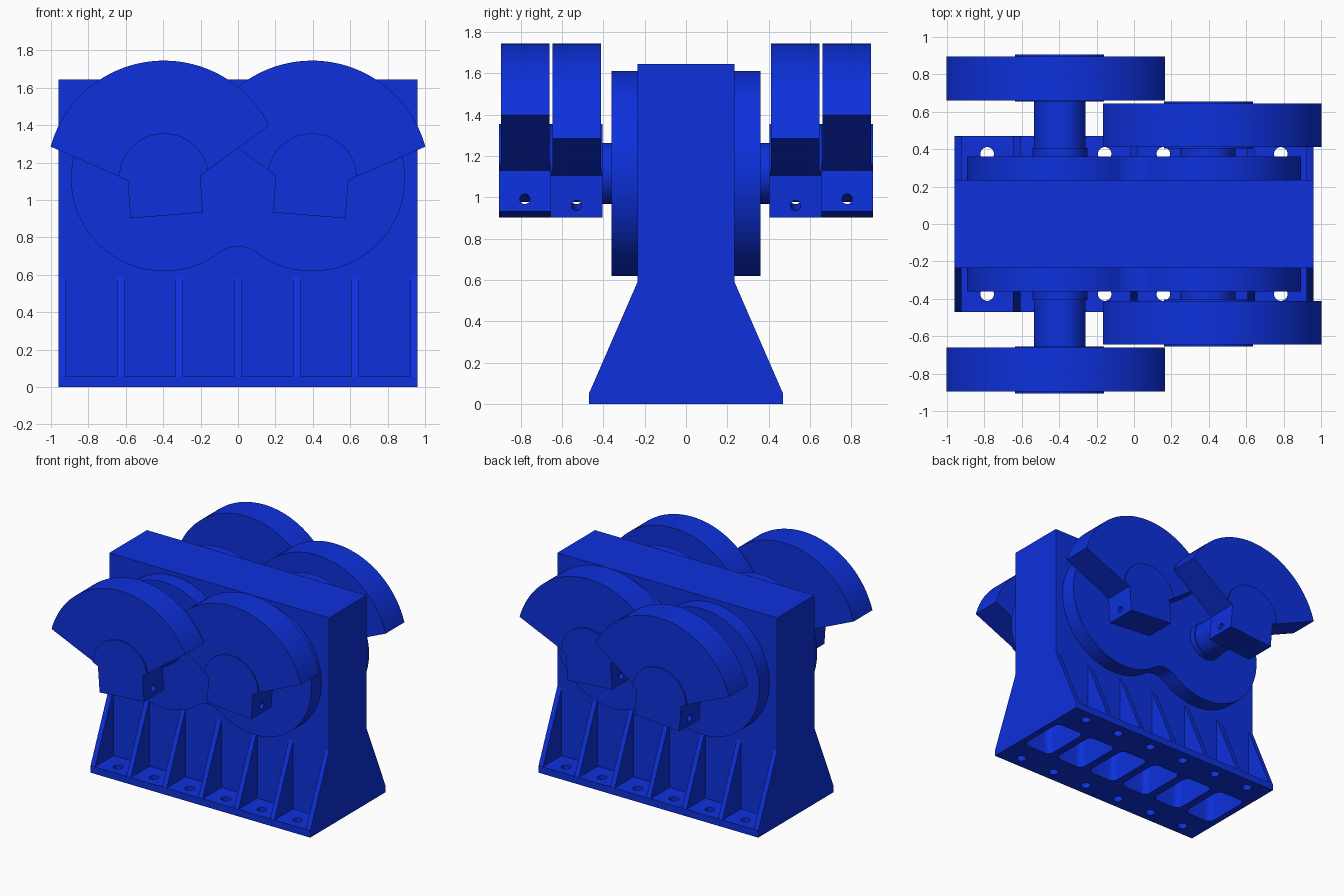
import bpy, bmesh
from math import sin, cos, pi, atan2, hypot
from mathutils import Matrix, Vector

if "Cube" in bpy.data.objects:
    bpy.data.objects.remove(bpy.data.objects["Cube"])

blue = bpy.data.materials.new("blue_paint")
blue.diffuse_color = (0.004, 0.03, 0.72, 1)
blue.use_nodes = True
blue.node_tree.nodes["Principled BSDF"].inputs["Base Color"].default_value = blue.diffuse_color
SX, SZ = 0.396, 1.116          # shaft centre


def activate(ob):
    bpy.ops.object.select_all(action='DESELECT')
    ob.select_set(True)
    bpy.context.view_layer.objects.active = ob


def make(name, bm):
    bmesh.ops.recalc_face_normals(bm, faces=bm.faces)
    me = bpy.data.meshes.new(name)
    bm.to_mesh(me)
    bm.free()
    ob = bpy.data.objects.new(name, me)
    bpy.context.collection.objects.link(ob)
    me.materials.append(blue)
    return ob


def smooth(ob):
    activate(ob)
    bpy.ops.object.shade_smooth_by_angle(angle=0.6)


def prism(bm, pts, a, b, axis='y'):
    """Extrude a 2D outline: (x,z) along y, or (y,z) along x."""
    put = (lambda p, t: (p[0], t, p[1])) if axis == 'y' else (lambda p, t: (t, p[0], p[1]))
    va = [bm.verts.new(put(p, a)) for p in pts]
    vb = [bm.verts.new(put(p, b)) for p in pts]
    bm.faces.new(va)
    bm.faces.new(vb[::-1])
    for i in range(len(pts)):
        j = (i + 1) % len(pts)
        bm.faces.new((va[i], vb[i], vb[j], va[j]))


def arc(cx, cz, r, a0, a1, n):
    return [(cx + r * cos(a0 + (a1 - a0) * i / n), cz + r * sin(a0 + (a1 - a0) * i / n))
            for i in range(n + 1)]


def rod(bm, centre, direction, r, length, n=32):
    rot = Vector((0, 0, 1)).rotation_difference(Vector(direction)).to_matrix().to_4x4()
    bmesh.ops.create_cone(bm, cap_ends=True, segments=n, radius1=r, radius2=r,
                          depth=length, matrix=Matrix.Translation(centre) @ rot)


def cut(ob, bm):
    cutter = make("cutter", bm)
    cutter.hide_render = True
    m = ob.modifiers.new("cut", 'BOOLEAN')
    m.operation, m.solver, m.object = 'DIFFERENCE', 'EXACT', cutter
    activate(ob)
    bpy.ops.object.modifier_apply(modifier=m.name)
    bpy.data.objects.remove(cutter)


# Housing slab with foot flanges, bolt holes and underside pockets
bm = bmesh.new()
half = [(0.47, 0), (0.47, 0.055), (0.235, 0.055), (0.235, 1.645)]
prism(bm, half + [(-y, z) for y, z in half[::-1]], -0.96, 0.96, 'x')
housing = make("housing", bm)
bays = [-0.785, -0.472, -0.157, 0.157, 0.472, 0.785]
bm = bmesh.new()
for x in bays:
    bmesh.ops.create_cube(bm, size=1, matrix=Matrix.Translation((x, 0, 0.2)) @
                          Matrix.Diagonal((0.25, 0.4, 0.6, 1)))
bmesh.ops.bevel(bm, geom=bm.edges[:], offset=0.045, segments=5, profile=0.5, affect='EDGES')
for x in bays:
    for s in (-1, 1):
        rod(bm, (x, s * 0.375, 0.03), (0, 0, 1), 0.036, 0.2)
cut(housing, bm)
smooth(housing)

# Gusset ribs on both sides
bm = bmesh.new()
for i in range(-3, 4):
    x = i * 0.3135
    for s in (-1, 1):
        prism(bm, [(s * 0.23, 0.05), (s * 0.47, 0.05), (s * 0.235, 0.59), (s * 0.23, 0.59)],
              x - 0.0195, x + 0.0195, 'x')
make("gusset_ribs", bm)

# Figure-eight gear cover: two discs blended by waist fillets
R, rf = 0.497, 0.16
drop = ((R + rf) ** 2 - SX ** 2) ** 0.5
t = atan2(drop, SX)             # tangent direction angle
outline = arc(SX, SZ, R, -(pi - t), pi - t, 64)
outline += arc(0, SZ + drop, rf, -t, -(pi - t), 16)[1:-1]
outline += arc(-SX, SZ, R, t, 2 * pi - t, 64)
outline += arc(0, SZ - drop, rf, pi - t, t, 16)[1:-1]
bm = bmesh.new()
prism(bm, outline, -0.36, 0.36)
caps = [e for e in bm.edges if abs(e.verts[0].co.y - e.verts[1].co.y) < 1e-6]
bmesh.ops.bevel(bm, geom=caps, offset=0.014, segments=3, profile=0.5, affect='EDGES')
smooth(make("gear_cover", bm))

# Shafts and collars (left pair is longer)
for name, x, end in (("left", -SX, 0.904), ("right", SX, 0.651)):
    bm = bmesh.new()
    rod(bm, (x, 0, SZ), (0, 1, 0), 0.138, 2 * end, 64)
    smooth(make(name + "_shaft", bm))
    bm = bmesh.new()
    rod(bm, (x, 0, SZ), (0, 1, 0), 0.147, 0.81, 64)
    smooth(make(name + "_collar", bm))

# Eccentric weights, drawn for the left shaft and mirrored for the right
RW, RH = 0.629, 0.24
block = [(-0.59, 1.105), (-0.575, 0.902), (-0.187, 0.933), (-0.202, 1.13)]


def fan(r, n, lo, hi):
    return arc(-SX, SZ, r, lo, hi, n)


def edge_angle(p, q, r):
    """Angle where the line p-q leaves a circle of radius r about the shaft."""
    for i in range(1001):
        x = p[0] + (q[0] - p[0]) * i / 1000 + SX
        z = p[1] + (q[1] - p[1]) * i / 1000 - SZ
        if hypot(x, z) >= r:
            break
    return atan2(z, x)


right_tip, left_tip = (0.18, 1.408), (-1.01, 1.289)


def weight_outline(r, n):
    lo = edge_angle(block[3], right_tip, r)
    hi = edge_angle(block[0], left_tip, r)
    return block + fan(r, n, lo, hi)


for name, m, y0 in (("left", 1, 0.655), ("right", -1, 0.405)):
    for side, s in (("front", -1), ("back", 1)):
        for part, r, a, b in (("weight", RW, y0 + 0.006, y0 + 0.24),
                              ("weight_hub", RH, y0, y0 + 0.25)):
            bm = bmesh.new()
            prism(bm, [(m * x, z) for x, z in weight_outline(r, 48)], s * a, s * b)
            ob = make(f"{side}_{name}_{part}", bm)
            # Clamp bolt hole through the lower block
            bm = bmesh.new()
            rod(bm, (-m * 0.384, s * (y0 + 0.125), 0.977), (m * 0.388, 0, 0.031), 0.025, 0.6, 24)
            cut(ob, bm)
            smooth(ob)
